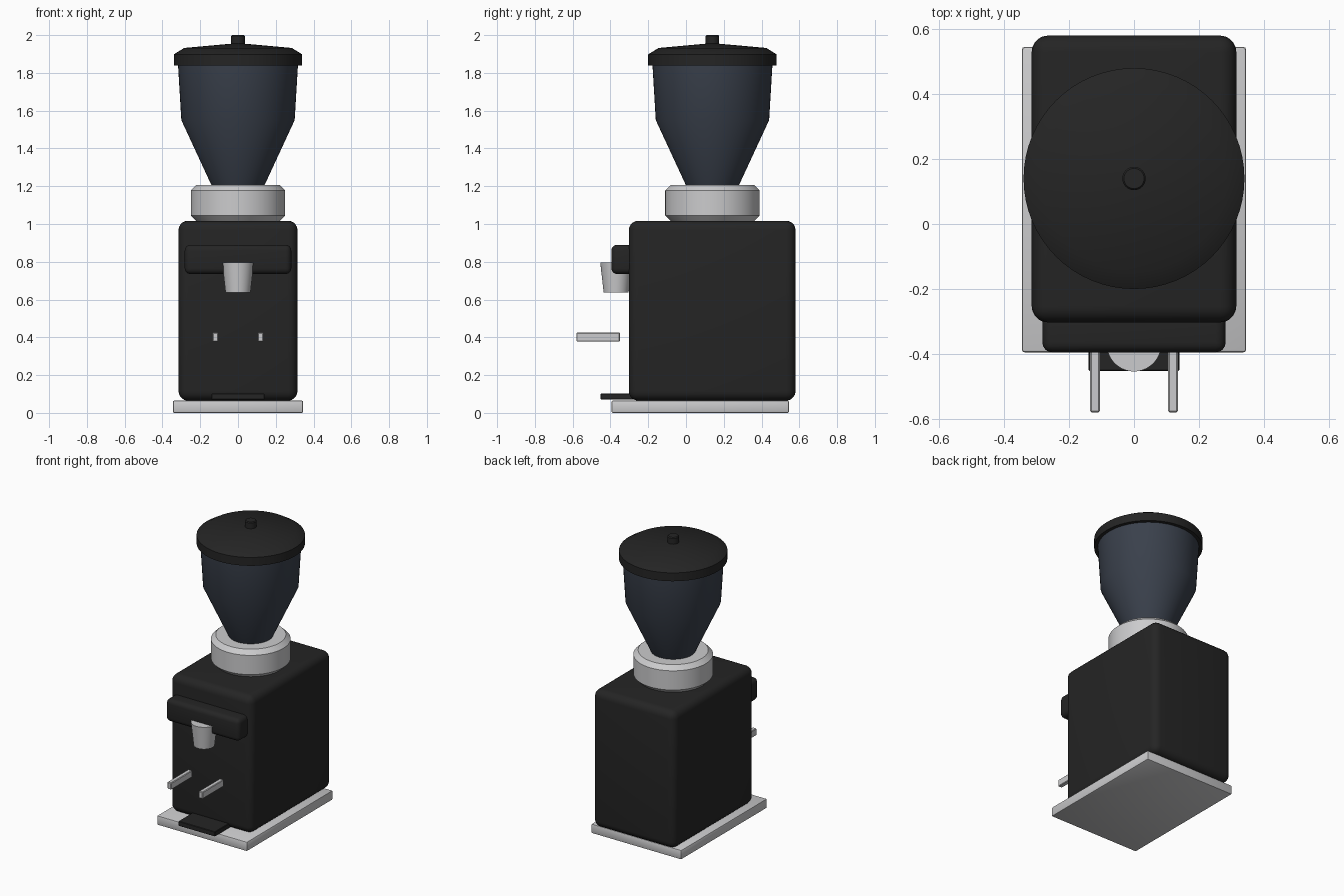
import bpy, bmesh, math

if "Cube" in bpy.data.objects:
    bpy.data.objects.remove(bpy.data.objects["Cube"])


def material(name, rgb):
    m = bpy.data.materials.new(name)
    m.diffuse_color = (*rgb, 1)
    m.use_nodes = True
    m.node_tree.nodes["Principled BSDF"].inputs["Base Color"].default_value = m.diffuse_color
    return m


BLACK = material("matte black", (0.018, 0.018, 0.018))
METAL = material("brushed metal", (0.60, 0.60, 0.61))
SMOKE = material("smoked hopper", (0.042, 0.052, 0.072))


def finish(name, bm, mat, angle=30):
    bmesh.ops.recalc_face_normals(bm, faces=bm.faces)
    me = bpy.data.meshes.new(name)
    bm.to_mesh(me)
    bm.free()
    ob = bpy.data.objects.new(name, me)
    bpy.context.collection.objects.link(ob)
    me.materials.append(mat)
    bpy.ops.object.select_all(action='DESELECT')
    ob.select_set(True)
    bpy.context.view_layer.objects.active = ob
    bpy.ops.object.shade_smooth_by_angle(angle=math.radians(angle))
    return ob


def box(name, lo, hi, mat, bevel=0.0, segments=2):
    bm = bmesh.new()
    bmesh.ops.create_cube(bm, size=1)
    for v in bm.verts:
        v.co = [(a + b) / 2 + c * (b - a) for a, b, c in zip(lo, hi, v.co)]
    if bevel:
        bmesh.ops.bevel(bm, geom=bm.edges[:], offset=bevel, segments=segments,
                        profile=0.5, affect='EDGES')
    return finish(name, bm, mat, 35)


def lathe(name, profile, y, mat, sides=64):
    # Rings of (radius, height), capped at both ends
    bm = bmesh.new()
    rings = [[bm.verts.new((r * math.cos(math.tau * i / sides),
                            y + r * math.sin(math.tau * i / sides), z))
              for i in range(sides)] for r, z in profile]
    for a, b in zip(rings, rings[1:]):
        for i in range(sides):
            j = (i + 1) % sides
            bm.faces.new((a[i], a[j], b[j], b[i]))
    bm.faces.new(rings[0])
    bm.faces.new(rings[-1])
    return finish(name, bm, mat)


# Base and housing
box("base_plate", (-0.345, -0.395, 0), (0.345, 0.545, 0.065), METAL, 0.008)
box("body", (-0.315, -0.303, 0.065), (0.315, 0.58, 1.017), BLACK, 0.05, 5)

# Front details
box("front_head", (-0.282, -0.395, 0.735), (0.282, -0.25, 0.89), BLACK, 0.03, 4)
box("drip_tray", (-0.14, -0.452, 0.07), (0.14, -0.25, 0.103), BLACK, 0.003, 1)
lathe("spout", [(0.066, 0.637), (0.084, 0.797)], -0.37, METAL, 40)
for side, s in (("left", -1), ("right", 1)):
    box(f"fork_{side}", (s * 0.12 - 0.015, -0.58, 0.377),
        (s * 0.12 + 0.015, -0.35, 0.425), METAL, 0.004, 1)

# Grinder collar, hopper and lid
AXIS = 0.14
lathe("collar", [(0.222, 1.017), (0.25, 1.045), (0.25, 1.178), (0.22, 1.207)],
      AXIS, METAL)
lathe("hopper", [(0.138, 1.20), (0.30, 1.55), (0.318, 1.85)], AXIS, SMOKE)
lathe("lid", [(0.34, 1.84), (0.34, 1.898), (0.285, 1.932), (0.03, 1.955)],
      AXIS, BLACK)
lathe("lid_knob", [(0.036, 1.945), (0.036, 1.994), (0.031, 2.0)], AXIS, BLACK, 32)
